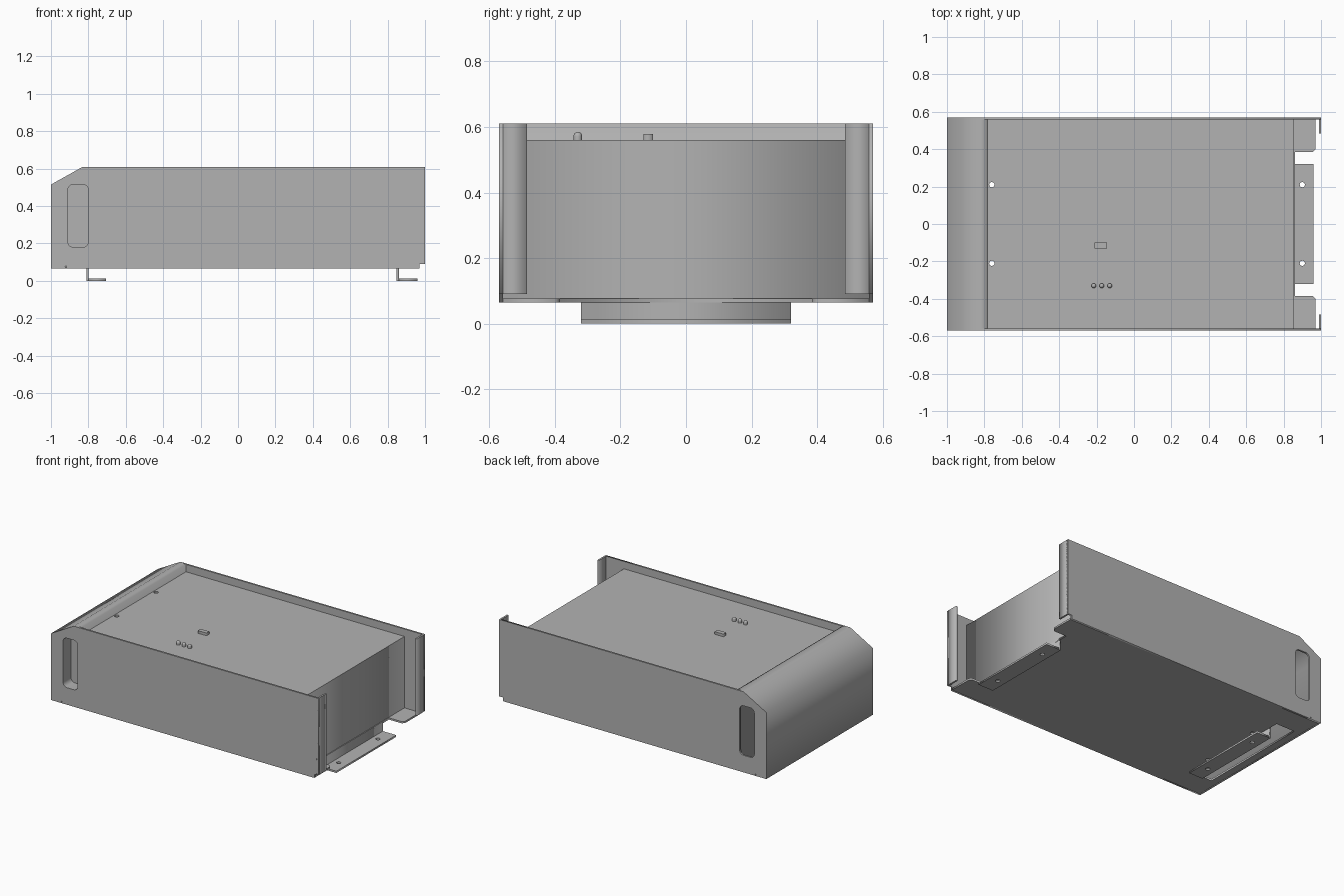
import bpy
import math
from mathutils import Matrix, Vector

cube = bpy.data.objects.get("Cube")
if cube:
    bpy.data.objects.remove(cube, do_unlink=True)

grey = bpy.data.materials.new("sheet metal grey")
grey.use_nodes = True
grey.diffuse_color = (0.45, 0.45, 0.45, 1)
grey.node_tree.nodes["Principled BSDF"].inputs["Base Color"].default_value = (0.45, 0.45, 0.45, 1)

T = 0.012          # sheet thickness
W = 0.57           # half width of the case
FLOOR = 0.065      # underside of the floor
DECK = 0.56        # top of the equipment deck
LIP = -0.78        # inner edge of the nose
END = 0.855        # open end of the deck


def circle(cx, cy, r, n=20):
    return [(cx + r * math.cos(2 * math.pi * i / n), cy + r * math.sin(2 * math.pi * i / n)) for i in range(n)]


def rounded(x0, x1, y0, y1, r, n=6):
    pts = []
    corners = [(x1 - r, y1 - r), (x0 + r, y1 - r), (x0 + r, y0 + r), (x1 - r, y0 + r)]
    for k, (cx, cy) in enumerate(corners):
        for i in range(n + 1):
            a = math.pi / 2 * (k + i / n)
            pts.append((cx + r * math.cos(a), cy + r * math.sin(a)))
    return pts


def sheet(name, loops, lo, hi, plane="XY"):
    """Extrude a flat outline with holes between lo and hi along the plane normal."""
    curve = bpy.data.curves.new(name, "CURVE")
    curve.dimensions = "2D"
    curve.fill_mode = "BOTH"
    curve.extrude = (hi - lo) / 2
    for loop in loops:
        spline = curve.splines.new("POLY")
        spline.points.add(len(loop) - 1)
        for p, (a, b) in zip(spline.points, loop):
            p.co = (a, b, 0, 1)
        spline.use_cyclic_u = True
    temp = bpy.data.objects.new(name, curve)
    bpy.context.collection.objects.link(temp)
    mesh = bpy.data.meshes.new_from_object(temp.evaluated_get(bpy.context.evaluated_depsgraph_get()))
    bpy.data.objects.remove(temp, do_unlink=True)
    mid = (lo + hi) / 2
    if plane == "XZ":
        mesh.transform(Matrix.Translation((0, mid, 0)) @ Matrix.Rotation(math.pi / 2, 4, "X"))
    else:
        mesh.transform(Matrix.Translation((0, 0, mid)))
    return add(name, mesh)


def add(name, mesh):
    mesh.materials.clear()
    mesh.materials.append(grey)
    obj = bpy.data.objects.new(name, mesh)
    bpy.context.collection.objects.link(obj)
    return obj


def rect(x0, x1, y0, y1):
    return [(x0, y0), (x1, y0), (x1, y1), (x0, y1)]


def box(name, x, y, z):
    return sheet(name, [rect(*x, *y)], *z)


# Side walls with chamfered nose, grip window and a small pilot hole
wall = [(-1, FLOOR), (0.97, FLOOR), (0.97, 0.09), (1, 0.09), (1, 0.61), (-0.83, 0.61), (-1, 0.515)]
window = rounded(-0.91, -0.80, 0.18, 0.515, 0.03)
for side, s in (("right", -1), ("left", 1)):
    lo, hi = sorted((s * W, s * (W - T)))
    sheet(side + "_wall", [wall, window, circle(-0.92, 0.075, 0.004, 8)], lo, hi, "XZ")
    lo, hi = sorted((s * W, s * 0.485))
    box(side + "_end_flange", (1 - T, 1), (lo, hi), (0.09, 0.61))

# Recessed cup behind the right grip window
cup = rounded(-0.91 - T / 2, -0.80 + T / 2, 0.18 - T / 2, 0.515 + T / 2, 0.036)
sheet("grip_cup_rim", [cup, window], -W + T, -0.485, "XZ")
sheet("grip_cup_back", [cup], -0.485, -0.475, "XZ")

# Bent nose: end wall, slope, top strip and inner lip in one profile
nose = [(-1, FLOOR), (-1, 0.515), (-0.83, 0.61), (LIP, 0.61), (LIP, FLOOR + T), (LIP - T, FLOOR + T),
        (LIP - T, 0.61 - T), (-0.827, 0.61 - T), (-1 + T, 0.508), (-1 + T, FLOOR)]
sheet("nose", [nose], -W + T, W - T, "XZ")

# Floor with relief notches at the open end and a slot at the nose
holes = [(-0.76, 0.21), (-0.76, -0.21)]
edge = W - T
floor = [(-1 + T, -edge), (0.97, -edge), (0.97, -0.40), (0.955, -0.385), (0.86, -0.385), (0.86, 0.385),
         (0.955, 0.385), (0.97, 0.40), (0.97, edge), (-1 + T, edge)]
slot = [(-0.94, -0.39), (-0.80, -0.39), (-0.80, -0.32), (-0.81, -0.32),
        (-0.81, 0.32), (-0.80, 0.32), (-0.80, 0.39), (-0.94, 0.39)]
sheet("floor", [floor, slot] + [circle(*h, 0.014) for h in holes], FLOOR, FLOOR + T)

# Deck with see-through screw holes, and its closed end
sheet("deck", [rect(LIP, END, -edge, edge)] + [circle(*h, 0.014) for h in holes], DECK - T, DECK)
box("deck_end", (END - T, END), (-edge, edge), (FLOOR + T, DECK - T))

# Mounting feet: a down-turned tab and a drilled flange
for name, x0, x1, hx in (("nose_foot", -0.81, -0.705, -0.76), ("open_end_foot", 0.848, 0.96, 0.90)):
    box(name + "_tab", (x0, x0 + T), (-0.32, 0.32), (0, FLOOR + T))
    sheet(name + "_flange", [rect(x0 + T, x1, -0.32, 0.32)] + [circle(hx, y, 0.014) for y in (-0.21, 0.21)], 0, T)

# Switch block and three domed indicator lamps on the deck
box("switch_block", (-0.21, -0.145), (-0.13, -0.10), (DECK, DECK + 0.018))
for i in range(3):
    bpy.ops.mesh.primitive_uv_sphere_add(segments=20, ring_count=12, radius=0.013)
    lamp = bpy.context.object
    lamp.name = "indicator_lamp_%d" % (i + 1)
    for v in lamp.data.vertices:
        if v.co.z < -0.001:
            v.co = Vector((v.co.x, v.co.y, 0)).normalized() * 0.013 + Vector((0, 0, -0.012))
    lamp.data.transform(Matrix.Translation((-0.215 + 0.0425 * i, -0.33, DECK + 0.012)))
    lamp.data.materials.append(grey)
    bpy.ops.object.shade_smooth_by_angle(angle=math.radians(40))
